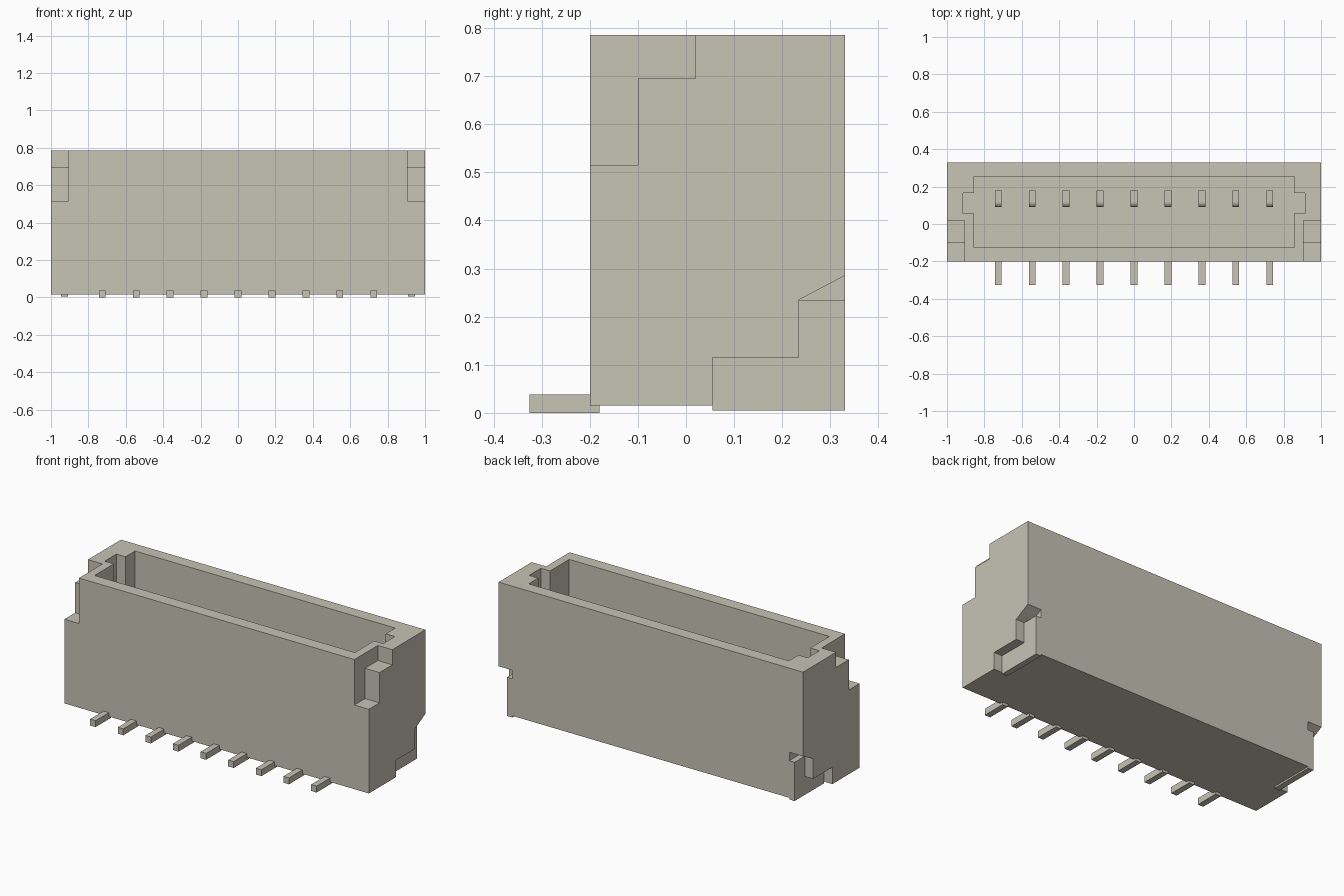
import bpy
import bmesh
from mathutils import Vector

default = bpy.data.objects.get("Cube")
if default:
    bpy.data.objects.remove(default, do_unlink=True)

material = bpy.data.materials.new("warm light grey")
material.use_nodes = True
colour = (0.57, 0.55, 0.46, 1)
material.diffuse_color = colour
material.node_tree.nodes["Principled BSDF"].inputs["Base Color"].default_value = colour


def prism(name, axis, profile, start, end):
    """Extrude a closed profile along x (points are y, z) or z (points are x, y)."""
    bm = bmesh.new()
    place = (lambda a, b: (start, a, b)) if axis == "x" else (lambda a, b: (a, b, start))
    face = bm.faces.new([bm.verts.new(place(a, b)) for a, b in profile])
    grown = bmesh.ops.extrude_face_region(bm, geom=[face])
    shift = Vector((end - start, 0, 0)) if axis == "x" else Vector((0, 0, end - start))
    verts = [g for g in grown["geom"] if isinstance(g, bmesh.types.BMVert)]
    bmesh.ops.translate(bm, verts=verts, vec=shift)
    bmesh.ops.recalc_face_normals(bm, faces=bm.faces)
    mesh = bpy.data.meshes.new(name)
    bm.to_mesh(mesh)
    bm.free()
    mesh.materials.append(material)
    obj = bpy.data.objects.new(name, mesh)
    bpy.context.collection.objects.link(obj)
    return obj


def rect(a0, a1, b0, b1):
    return [(a0, b0), (a1, b0), (a1, b1), (a0, b1)]


def carve(target, cutter):
    """Subtract a cutter from the target, then discard the cutter."""
    cutter.hide_render = True
    mod = target.modifiers.new("carve", "BOOLEAN")
    mod.operation = "DIFFERENCE"
    mod.solver = "EXACT"
    mod.object = cutter
    bpy.context.view_layer.objects.active = target
    bpy.ops.object.modifier_apply(modifier=mod.name)
    bpy.data.objects.remove(cutter, do_unlink=True)


# Housing block with an open cavity and keying slots at both ends
housing = prism("housing", "z", rect(-1, 1, -0.2, 0.33), 0.015, 0.785)
right_half = [(0.855, -0.125), (0.855, 0.055), (0.915, 0.055),
              (0.915, 0.165), (0.855, 0.165), (0.855, 0.255)]
outline = right_half + [(-x, y) for x, y in reversed(right_half)]
carve(housing, prism("cavity_cutter", "z", outline, 0.2, 0.9))

# Stepped upper corners and lower tab pockets on each end
upper_step = [(-0.3, 0.515), (-0.1, 0.515), (-0.1, 0.695),
              (0.02, 0.695), (0.02, 0.9), (-0.3, 0.9)]
tab_pocket = [(0.055, -0.1), (0.4, -0.1), (0.4, 0.322),
              (0.235, 0.235), (0.235, 0.115), (0.055, 0.115)]
tab_shape = [(0.055, 0.005), (0.33, 0.005), (0.33, 0.235),
             (0.235, 0.235), (0.235, 0.115), (0.055, 0.115)]
for side, label in ((1, "left"), (-1, "right")):
    carve(housing, prism("step_cutter", "x", upper_step, side * 0.905, side * 1.1))
    carve(housing, prism("pocket_cutter", "x", tab_pocket, side * 0.91, side * 1.1))
    prism(label + "_solder_tab", "x", tab_shape, side * 0.91, side * 0.945)

# Row of contacts: a solder foot outside and a post with a rounded tip inside
post_shape = [(0.09, 0.19), (0.18, 0.19), (0.18, 0.52), (0.115, 0.52),
              (0.105, 0.517), (0.097, 0.51), (0.092, 0.5), (0.09, 0.49)]
for i in range(9):
    x = (i - 4) * 0.1815
    prism(f"solder_foot_{i + 1}", "x", rect(-0.325, -0.18, 0, 0.038), x - 0.018, x + 0.018)
    prism(f"contact_post_{i + 1}", "x", post_shape, x - 0.018, x + 0.018)
